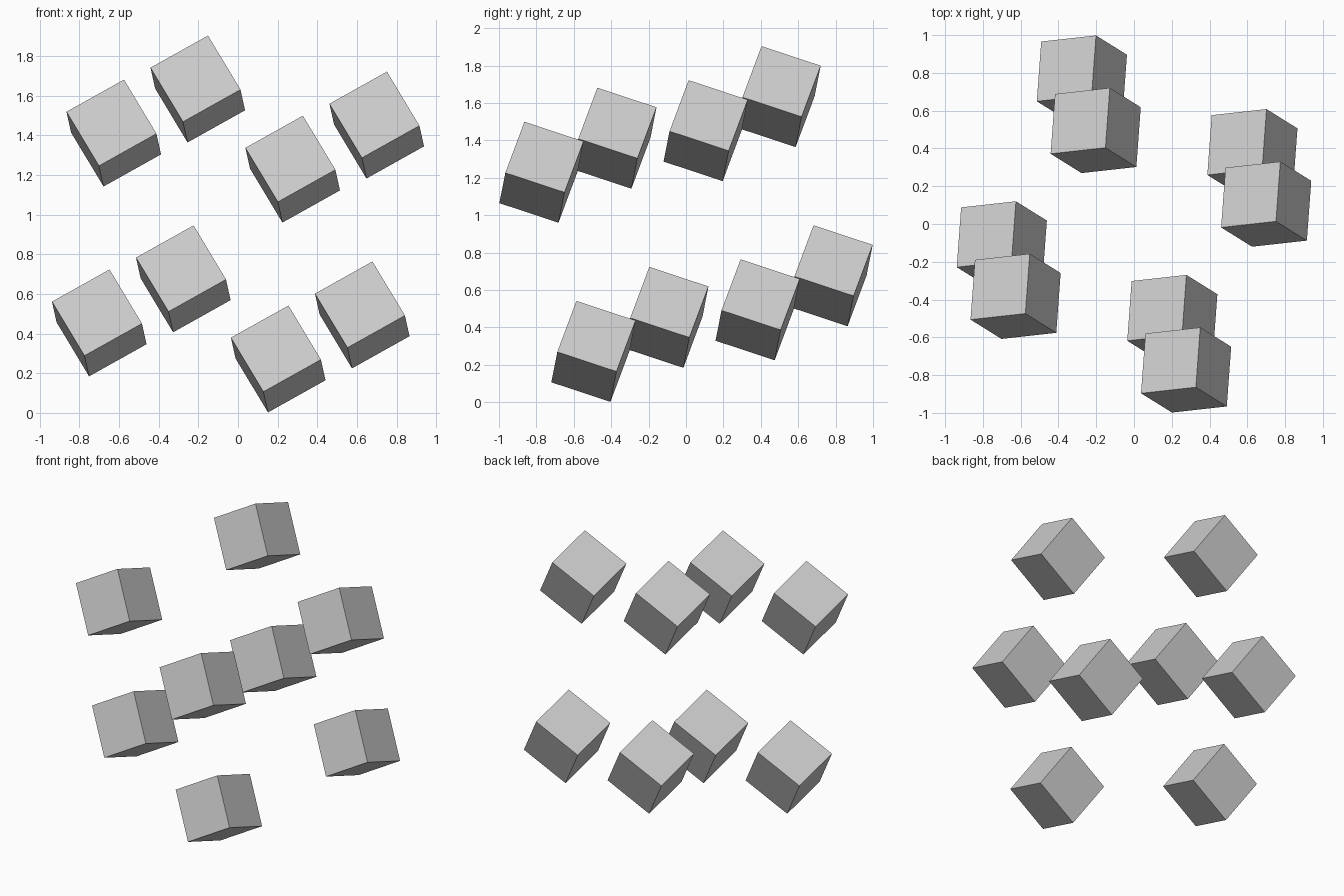
import bpy
from itertools import product
from mathutils import Matrix, Vector

if "Cube" in bpy.data.objects:
    bpy.data.objects.remove(bpy.data.objects["Cube"])


def frame(u, v):
    """Orthonormal rotation whose first two axes follow u and v."""
    u = Vector(u).normalized()
    v = Vector(v)
    v = (v - u * v.dot(u)).normalized()
    return Matrix((u, v, u.cross(v))).transposed()


# Tilted cubic lattice: one small cube on each corner of a larger cube
lattice = frame((0.903, -0.39, -0.182), (0.419, 0.872, 0.221))
cube_turn = frame((0.288, 0.032, 0.161), (0.02, 0.3155, -0.106))
SPACING = 1.0
SIDE = 0.334
CENTRE = Vector((0, 0, 0.953))

# Corner cubes, all sharing the same orientation
for i, corner in enumerate(product((-0.5, 0.5), repeat=3), 1):
    bpy.ops.mesh.primitive_cube_add(size=SIDE)
    cube = bpy.context.object
    cube.name = f"corner_cube_{i}"
    place = CENTRE + lattice @ (Vector(corner) * SPACING)
    cube.matrix_world = Matrix.Translation(place) @ cube_turn.to_4x4()
